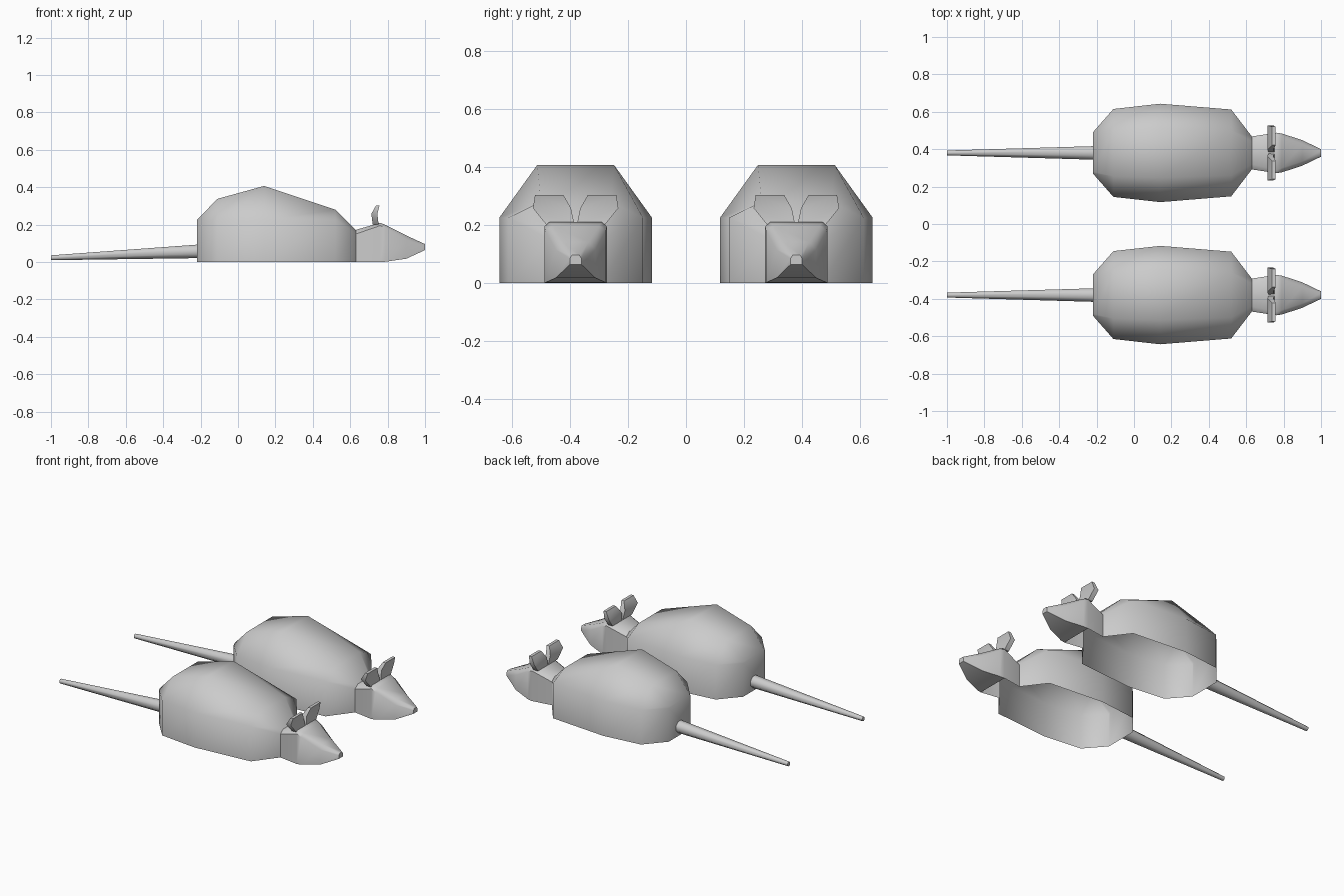
import bpy, bmesh
from math import cos, sin, pi, radians

if "Cube" in bpy.data.objects:
    bpy.data.objects.remove(bpy.data.objects["Cube"])


def loft(name, rings, y, closed=False, cap_start=False, cap_end=False, floor_from=None):
    """Skin a row of matching rings; floor_from closes open rings underneath."""
    bm = bmesh.new()
    rows = [[bm.verts.new((px, py + y, pz)) for px, py, pz in ring] for ring in rings]
    n = len(rows[0])
    for i, (a, b) in enumerate(zip(rows, rows[1:])):
        wrap = closed or (floor_from is not None and i >= floor_from)
        for j in range(n if wrap else n - 1):
            k = (j + 1) % n
            bm.faces.new((a[j], a[k], b[k], b[j]))
    if cap_start:
        bm.faces.new(rows[0][::-1])
    if cap_end:
        bm.faces.new(rows[-1])
    bmesh.ops.recalc_face_normals(bm, faces=bm.faces)
    mesh = bpy.data.meshes.new(name)
    bm.to_mesh(mesh)
    bm.free()
    obj = bpy.data.objects.new(name, mesh)
    bpy.context.collection.objects.link(obj)
    bpy.ops.object.select_all(action='DESELECT')
    obj.select_set(True)
    bpy.context.view_layer.objects.active = obj
    bpy.ops.object.shade_smooth_by_angle(angle=radians(50))
    return obj


def arch(x, base, hw, side_z, top_hw, top_z):
    half = [(hw, base), (hw, side_z), (top_hw, top_z)]
    return [(x, -a, z) for a, z in half] + [(x, a, z) for a, z in half[::-1]]


# Body and head: x, underside, half width, side height, top half width, top height
SECTIONS = [
    (-0.22, 0, 0.11, 0.215, 0.10, 0.225),
    (-0.11, 0, 0.235, 0.223, 0.125, 0.338),
    (0.14, 0, 0.263, 0.225, 0.132, 0.407),
    (0.52, 0, 0.232, 0.225, 0.12, 0.28),
    (0.63, 0, 0.088, 0.15, 0.06, 0.172),
    (0.76, 0, 0.108, 0.195, 0.09, 0.21),
    (0.79, 0.002, 0.104, 0.18, 0.08, 0.198),
    (0.90, 0.018, 0.068, 0.115, 0.045, 0.142),
    (1.00, 0.064, 0.02, 0.085, 0.013, 0.096),
]

# Ear: x back, x front, inner y, outer y, height
EAR = [(0.72, 0.752, 0.004, 0.10, 0.20),
       (0.713, 0.745, 0.016, 0.147, 0.258),
       (0.738, 0.757, 0.042, 0.14, 0.303)]

# Tail: x, half width, centre height, half height
TAIL = [(-0.22, 0.036, 0.057, 0.036), (-1.0, 0.013, 0.023, 0.013)]

for label, y in (("near", -0.38), ("far", 0.38)):
    # Hollow-bottomed body running into a closed snout
    loft(f"{label}_body", [arch(*s) for s in SECTIONS], y,
         cap_start=True, cap_end=True, floor_from=5)
    # Tapered tail
    loft(f"{label}_tail",
         [[(x, w * cos(pi * k / 4 + pi / 8) / cos(pi / 8),
            zc + h * sin(pi * k / 4 + pi / 8) / cos(pi / 8)) for k in range(8)]
          for x, w, zc, h in TAIL], y, closed=True, cap_end=True)
    # Pair of ears
    for side, s in (("left", 1), ("right", -1)):
        loft(f"{label}_ear_{side}",
             [[(a, s * i, z), (b, s * i, z), (b, s * o, z), (a, s * o, z)]
              for a, b, i, o, z in EAR], y, closed=True, cap_start=True, cap_end=True)
